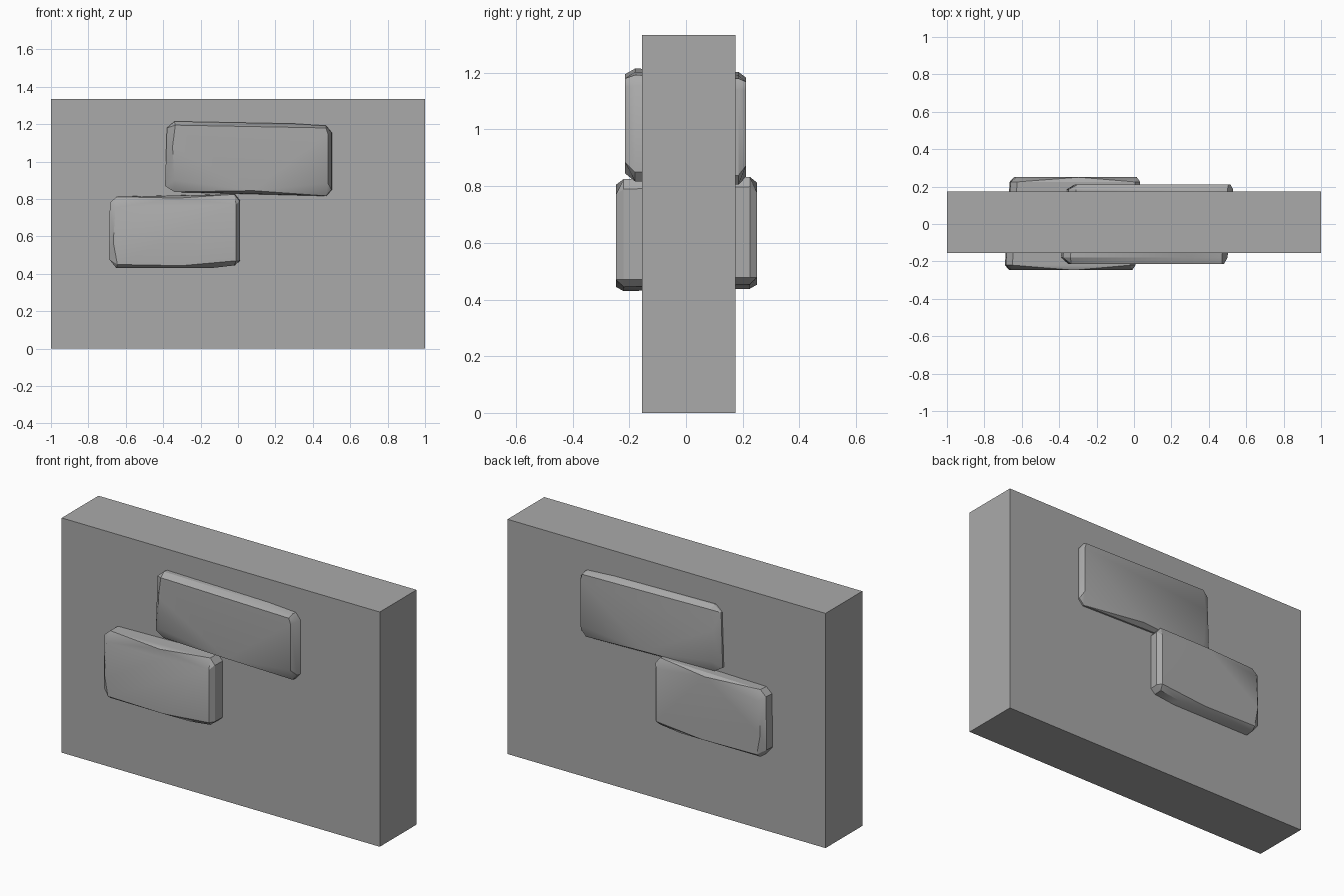
import bpy
import bmesh
from mathutils import Vector

old = bpy.data.objects.get("Cube")
if old:
    bpy.data.objects.remove(old, do_unlink=True)

# One plain grey for everything
grey = bpy.data.materials.new("stone grey")
grey.use_nodes = True
colour = (0.4, 0.4, 0.4, 1)
grey.diffuse_color = colour
grey.node_tree.nodes["Principled BSDF"].inputs["Base Color"].default_value = colour


def finish(name, bm):
    mesh = bpy.data.meshes.new(name)
    bmesh.ops.recalc_face_normals(bm, faces=bm.faces)
    bm.to_mesh(mesh)
    bm.free()
    obj = bpy.data.objects.new(name, mesh)
    bpy.context.collection.objects.link(obj)
    mesh.materials.append(grey)
    return obj


# Wall slab
bm = bmesh.new()
bmesh.ops.create_cube(bm, size=1)
bmesh.ops.scale(bm, vec=(2, 0.33, 1.334), verts=bm.verts)
bmesh.ops.translate(bm, vec=(0, 0.01, 0.667), verts=bm.verts)
finish("wall", bm)


def stone(name, rims, faces):
    """Hull of rim outlines and face outlines, each given as (y, [(x, z), ...])."""
    bm = bmesh.new()
    for y, outline in rims + faces:
        for x, z in outline:
            bm.verts.new(Vector((x, y, z)))
    hull = bmesh.ops.convex_hull(bm, input=bm.verts)
    spare = {g for g in hull["geom_interior"] if isinstance(g, bmesh.types.BMVert)}
    bmesh.ops.delete(bm, geom=list(spare), context="VERTS")
    bmesh.ops.dissolve_limit(bm, angle_limit=0.01, verts=bm.verts, edges=bm.edges)
    obj = finish(name, bm)
    bpy.ops.object.select_all(action="DESELECT")
    obj.select_set(True)
    bpy.context.view_layer.objects.active = obj
    bpy.ops.object.shade_smooth_by_angle(angle=0.52)


def shift(outline, dx, dz):
    return [(x + dx, z + dz) for x, z in outline]


# Upper stone, running through the wall
rim = [(-.39, .87), (-.38, 1.18), (-.34, 1.215), (.3, 1.203), (.47, 1.192),
       (.5, 1.155), (.5, .85), (.47, .817), (.1, .828), (-.34, .838)]
face = [(-.34, .9), (-.35, 1.08), (-.335, 1.195), (.47, 1.18),
        (.48, 1.15), (.48, .885), (.08, .845)]
stone("upper_stone",
      [(-.18, rim), (.185, shift(rim, .03, -.012))],
      [(-.215, face), (.212, shift(face, .035, -.012))])

# Lower stone, running through the wall
rim = [(-.69, .48), (-.685, .78), (-.65, .812), (-.02, .825), (.008, .79),
       (.008, .47), (-.02, .445), (-.15, .43), (-.65, .43)]
face = [(-.667, .57), (-.655, .755), (-.32, .805), (-.01, .77),
        (-.01, .47), (-.3, .444), (-.645, .45)]
stone("lower_stone",
      [(-.22, rim), (.225, shift(rim, .025, .008))],
      [(-.247, face), (.25, shift(face, .025, .008))])
